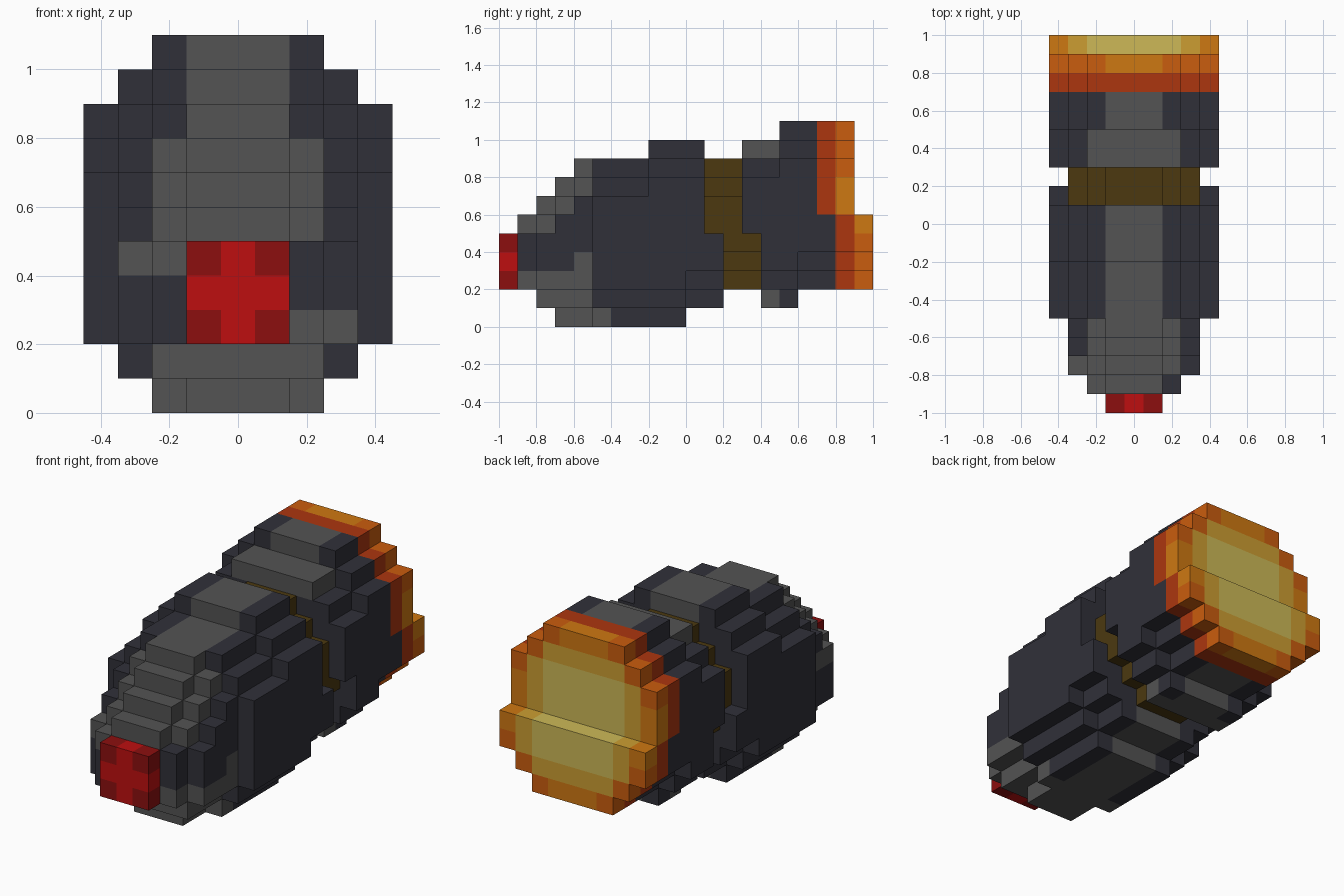
import bpy
import bmesh
from mathutils import Vector

if "Cube" in bpy.data.objects:
    bpy.data.objects.remove(bpy.data.objects["Cube"], do_unlink=True)

UNIT = 0.1  # block size


def material(name, rgb):
    lin = [((c / 255 + 0.055) / 1.055) ** 2.4 for c in rgb] + [1.0]
    m = bpy.data.materials.new(name)
    m.use_nodes = True
    m.diffuse_color = lin
    bsdf = m.node_tree.nodes["Principled BSDF"]
    bsdf.inputs["Base Color"].default_value = lin
    bsdf.inputs["Roughness"].default_value = 0.8
    return m


MATS = {name: material(name, rgb) for name, rgb in {
    "dark shell": (48, 48, 57),
    "grey stripe": (83, 83, 83),
    "brown joint": (76, 57, 16),
    "dark red": (140, 15, 15),
    "bright red": (190, 15, 16),
    "red orange": (172, 54, 15),
    "orange": (202, 93, 14),
    "amber": (206, 120, 18),
    "gold": (204, 158, 50),
    "pale yellow": (205, 185, 87)}.items()}

# Half-widths of the round cross-sections, bottom row to top row
BIG = [2, 3, 4, 4, 4, 4, 4, 3, 2]
MEDIUM = [1, 2, 3, 3, 3, 2, 1]
SMALL = [1, 2, 2, 2, 1]


# Colour rules, one block at a time
def tip_colour(x, y, z):
    return "bright red" if x == 0 or z == 3 else "dark red"


def nose_colour(x, y, z):
    if z <= 1 or z >= 5:
        return "grey stripe" if abs(x) <= 2 else "dark shell"
    patch = (z == 4 and x <= -2) or (z == 2 and x >= 2) or (y == -6 and z <= 3)
    return "grey stripe" if patch or abs(x) <= 1 else "dark shell"


def shell_colour(x, y, z):
    wide = y in (3, 4, -5) and (z >= 9 or z <= 1) and (y != -5 or z == 0)
    return "grey stripe" if abs(x) <= (2 if wide else 1) else "dark shell"


def glow_colour(x, y, z):
    d = (x * x + (z - 6) ** 2) ** 0.5
    for limit, name in ((2.9, "pale yellow"), (3.7, "gold"), (4.2, "amber")):
        if d <= limit:
            return name
    return "orange"


parts = {}


def slab(part, rule, rows, base, ys, zmin=0, zmax=20):
    """Fill blocks of a round section for each y, kept between zmin and zmax."""
    cells = parts.setdefault(part, {})
    for i, half in enumerate(rows):
        z = base + i
        if zmin <= z <= zmax:
            for y in ys:
                for x in range(-half, half + 1):
                    cells[(x, y, z)] = rule if isinstance(rule, str) else rule(x, y, z)


# Nose, growing slice by slice
slab("nose_tip", tip_colour, [1, 1, 1], 2, [-10])
slab("nose", nose_colour, SMALL, 1, [-9], zmin=2)
slab("nose", nose_colour, MEDIUM, 0, [-8], zmin=1)
slab("nose", nose_colour, [1, 2, 3, 3, 3, 3, 2, 1], 0, [-7])
slab("nose", nose_colour, [1, 2, 3, 3, 3, 3, 3, 2, 1], 0, [-6])

# Front body, its upper half stepping up sooner than its lower half
slab("front_body", shell_colour, BIG, 0, range(-5, -2), zmin=5)
slab("front_body", shell_colour, BIG, 0, range(-5, 0), zmax=4)
slab("front_body", shell_colour, BIG, 1, range(-2, 1), zmin=5)
slab("front_body", shell_colour, BIG, 1, range(0, 2), zmax=4)

# Recessed joint
slab("joint_ring", "brown joint", MEDIUM, 2, range(1, 3), zmin=5)
slab("joint_ring", "brown joint", MEDIUM, 2, range(2, 4), zmax=4)

# Rear body
slab("rear_body", shell_colour, BIG, 1, range(3, 5), zmin=5)
slab("rear_body", shell_colour, BIG, 1, range(4, 6), zmax=4)
slab("rear_body", shell_colour, BIG, 2, range(5, 7), zmin=5)
slab("rear_body", shell_colour, BIG, 2, range(6, 8), zmax=5)

# Glowing tail
slab("tail_band", "red orange", BIG, 2, [7], zmin=6)
slab("tail_band", "red orange", BIG, 2, [8], zmax=5)
slab("tail_glow", glow_colour, BIG, 2, [8], zmin=6)
slab("tail_glow", glow_colour, BIG, 2, [9], zmax=5)

filled = set().union(*parts.values())
AXES = [Vector(v) for v in ((1, 0, 0), (0, 1, 0), (0, 0, 1))]


def build(name, cells):
    """Make one object from the outer faces of its blocks."""
    bm = bmesh.new()
    verts = {}
    slots = sorted(set(cells.values()))
    for cell, colour in cells.items():
        centre = Vector(cell) + Vector((0, 0.5, 0.5))
        for a in range(3):
            for sign in (-1, 1):
                normal = AXES[a] * sign
                side = tuple(int(c + n) for c, n in zip(cell, normal))
                if side in filled:
                    continue
                u = AXES[(a + 1) % 3] * 0.5
                v = AXES[(a + 2) % 3] * 0.5 * sign
                mid = centre + normal * 0.5
                loop = []
                for p in (mid - u - v, mid + u - v, mid + u + v, mid - u + v):
                    key = tuple(round(c * 2) for c in p)
                    if key not in verts:
                        verts[key] = bm.verts.new(p * UNIT)
                    loop.append(verts[key])
                bm.faces.new(loop).material_index = slots.index(colour)
    mesh = bpy.data.meshes.new(name)
    bm.to_mesh(mesh)
    bm.free()
    for slot in slots:
        mesh.materials.append(MATS[slot])
    bpy.context.collection.objects.link(bpy.data.objects.new(name, mesh))


for part_name, part_cells in parts.items():
    build(part_name, part_cells)
